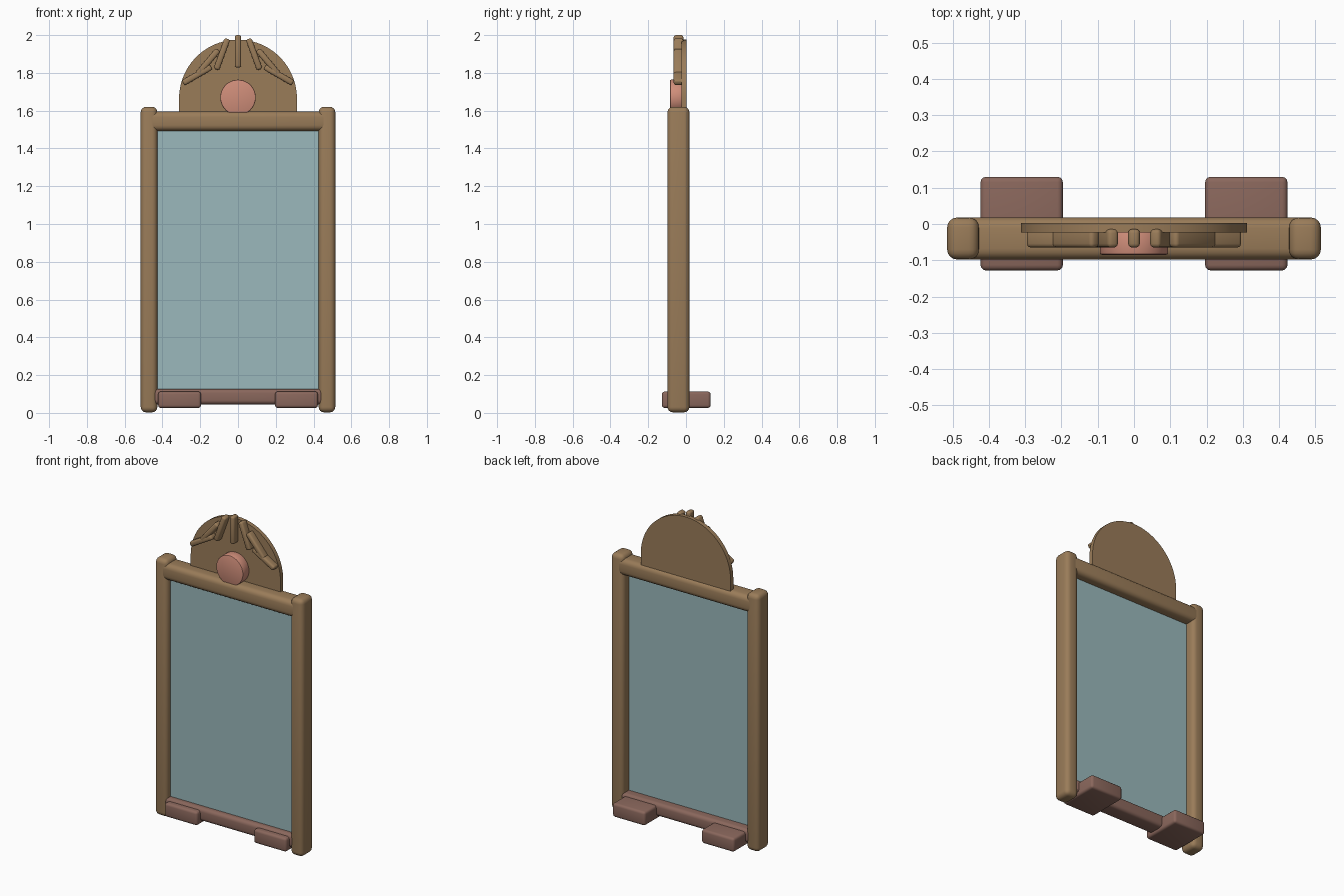
import bpy, bmesh, math
from mathutils import Matrix, Vector

if "Cube" in bpy.data.objects:
    bpy.data.objects.remove(bpy.data.objects["Cube"])


def material(name, rgb):
    lin = [((c / 255 + 0.055) / 1.055) ** 2.4 for c in rgb]
    m = bpy.data.materials.new(name)
    m.diffuse_color = (*lin, 1)
    m.use_nodes = True
    m.node_tree.nodes["Principled BSDF"].inputs["Base Color"].default_value = m.diffuse_color
    return m


wood = material("tan wood", (154, 124, 89))
red_wood = material("reddish brown wood", (138, 103, 92))
salmon = material("salmon", (208, 142, 122))
glass = material("pale blue glass", (155, 185, 188))


def finish(name, bm, mat, bevel=0.0, segments=4, min_angle=60):
    """Round the sharp edges, then make a smooth-shaded object."""
    bmesh.ops.recalc_face_normals(bm, faces=bm.faces)
    if bevel:
        sharp = [e for e in bm.edges if e.calc_face_angle(0) > math.radians(min_angle)]
        bmesh.ops.bevel(bm, geom=sharp, offset=bevel, segments=segments,
                        profile=0.5, affect='EDGES', clamp_overlap=True)
    mesh = bpy.data.meshes.new(name)
    bm.to_mesh(mesh)
    bm.free()
    mesh.materials.append(mat)
    ob = bpy.data.objects.new(name, mesh)
    bpy.context.collection.objects.link(ob)
    bpy.ops.object.select_all(action='DESELECT')
    ob.select_set(True)
    bpy.context.view_layer.objects.active = ob
    bpy.ops.object.shade_smooth_by_angle(angle=math.radians(35))
    return ob


def box(name, lo, hi, mat, bevel=0.0, segments=4):
    """Rounded box between two corners, with its origin at the centre."""
    lo, hi = Vector(lo), Vector(hi)
    bm = bmesh.new()
    bmesh.ops.create_cube(bm, size=1)
    bmesh.ops.scale(bm, vec=hi - lo, verts=bm.verts)
    ob = finish(name, bm, mat, bevel, segments)
    ob.location = (lo + hi) / 2
    return ob


def plate(name, outline, y0, y1, mat, bevel=0.0):
    """Extrude an (x, z) outline from y0 to y1."""
    bm = bmesh.new()
    face = bm.faces.new([bm.verts.new((x, y0, z)) for x, z in outline])
    ext = bmesh.ops.extrude_face_region(bm, geom=[face])
    moved = [v for v in ext["geom"] if isinstance(v, bmesh.types.BMVert)]
    bmesh.ops.translate(bm, vec=(0, y1 - y0, 0), verts=moved)
    return finish(name, bm, mat, bevel, 2)


def arc(r, cz, a0, a1, n):
    return [(r * math.cos(a0 + (a1 - a0) * i / n),
             cz + r * math.sin(a0 + (a1 - a0) * i / n)) for i in range(n + 1)]


# side posts and feet
for side, s in (("left", -1), ("right", 1)):
    xs = sorted((s * 0.427, s * 0.515))
    box(side + "_post", (xs[0], -0.098, 0.003), (xs[1], 0.018, 1.62), wood, 0.028)
    xs = sorted((s * 0.196, s * 0.423))
    box(side + "_foot", (xs[0], -0.128, 0.026), (xs[1], 0.13, 0.113), red_wood, 0.015, 3)

# rails
box("top_rail", (-0.48, -0.098, 1.493), (0.48, 0.018, 1.596), wood, 0.03)
box("bottom_rail", (-0.45, -0.095, 0.045), (0.45, 0.015, 0.127), red_wood, 0.022)

# mirror pane
box("mirror_pane", (-0.445, -0.06, 0.09), (0.445, -0.043, 1.53), glass)

# arched crest: short straight sides and a half circle
crest = [(-0.312, 1.56), (0.312, 1.56)] + arc(0.312, 1.664, 0, math.pi, 48)
plate("arched_crest", crest, -0.024, 0.003, wood)

# round boss on the crest
disc = arc(0.094, 1.67, 0, 2 * math.pi, 48)[:-1]
plate("round_boss", disc, -0.085, -0.02, salmon, 0.006)

# fan of carved bars around the crest
for i in range(-3, 4):
    t = math.radians(20 * i)
    bar = box("crest_bar_%d" % (i + 4), (-0.016, -0.065, -0.086),
              (0.016, -0.014, 0.086), wood, 0.011, 3)
    bar.location = (0.25 * math.sin(t), -0.0395, 1.664 + 0.25 * math.cos(t))
    bar.rotation_euler = (0, -t, 0)
